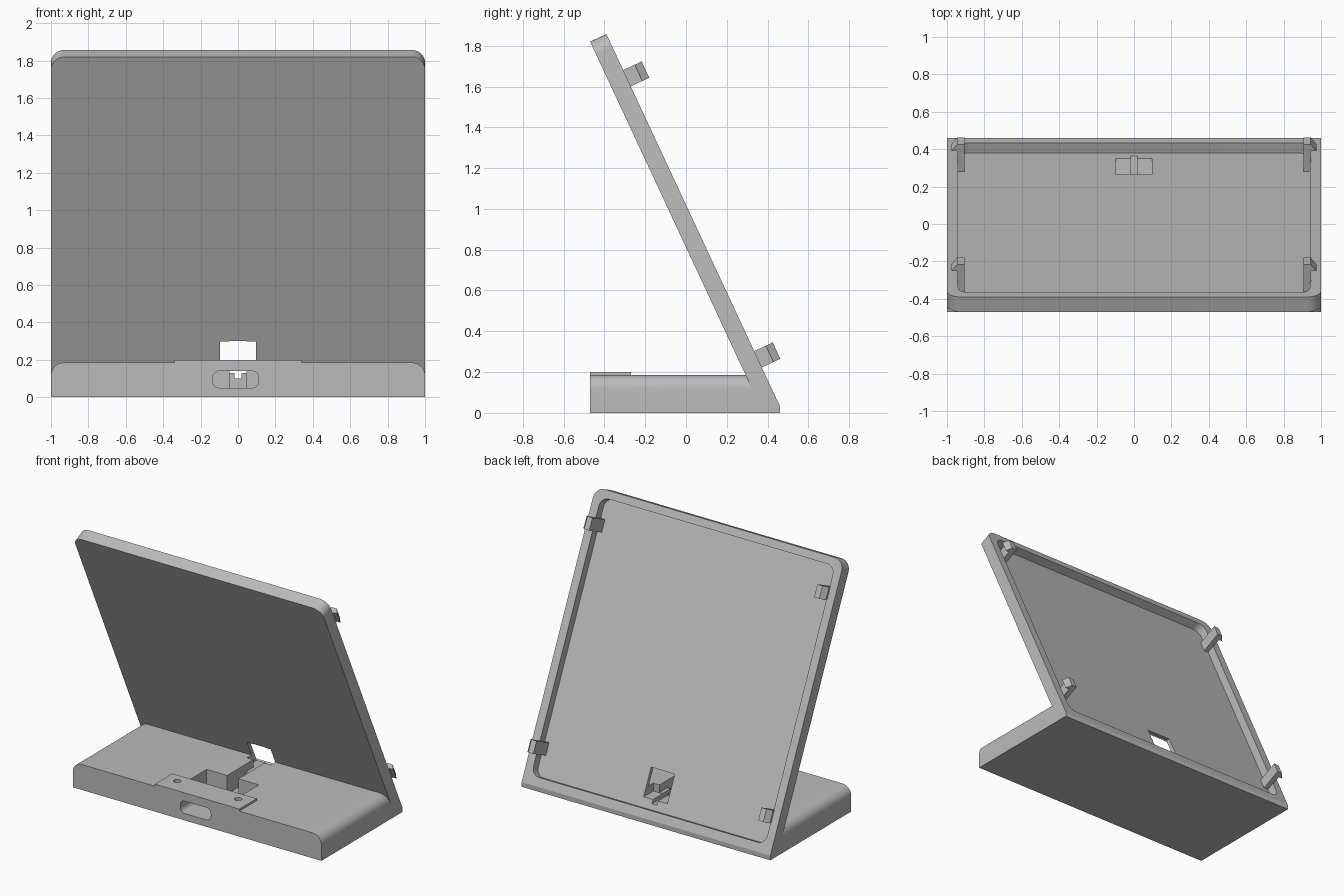
import bpy, bmesh, math
from mathutils import Matrix, Vector

old = bpy.data.objects.get("Cube")
if old:
    bpy.data.objects.remove(old, do_unlink=True)

grey = bpy.data.materials.new("plain_grey")
grey.use_nodes = True
colour = (0.5, 0.5, 0.5, 1)
grey.diffuse_color = colour
grey.node_tree.nodes["Principled BSDF"].inputs["Base Color"].default_value = colour

# Frames: each maps a 2D outline plus an extrusion depth into the model
TILT = math.radians(25)
DOWN = Vector((0, math.sin(TILT), -math.cos(TILT)))
OUT = Vector((0, math.cos(TILT), math.sin(TILT)))
X, Y, Z = Vector((1, 0, 0)), Vector((0, 1, 0)), Vector((0, 0, 1))
TOP_EDGE = Vector((0, -0.47, 1.82))


def frame(a, b, c, origin=Vector()):
    return Matrix.Translation(origin) @ Matrix((a, b, c)).transposed().to_4x4()


PLAN = frame(X, Y, Z)
FRONT = frame(X, Z, -Y)
PANEL = frame(X, DOWN, OUT, TOP_EDGE)
SECTION = frame(X, OUT, -DOWN, TOP_EDGE)


def rounded(x0, y0, x1, y1, r=0.0, steps=8):
    if r == 0:
        return [(x0, y0), (x1, y0), (x1, y1), (x0, y1)]
    centres = [(x1 - r, y1 - r), (x0 + r, y1 - r), (x0 + r, y0 + r), (x1 - r, y0 + r)]
    pts = []
    for q, (cx, cy) in enumerate(centres):
        for i in range(steps + 1):
            a = math.pi / 2 * (q + i / steps)
            pts.append((cx + r * math.cos(a), cy + r * math.sin(a)))
    return pts


def prism(name, outline, space, d0, d1, cuts=()):
    """Extrude an outline, then trim away the outer side of each cut plane."""
    bm = bmesh.new()
    face = bm.faces.new([bm.verts.new((u, v, d0)) for u, v in outline])
    top = bmesh.ops.extrude_face_region(bm, geom=[face])["geom"]
    bmesh.ops.translate(bm, vec=(0, 0, d1 - d0),
                        verts=[g for g in top if isinstance(g, bmesh.types.BMVert)])
    bm.transform(space)
    for point, normal in cuts:
        res = bmesh.ops.bisect_plane(bm, geom=bm.verts[:] + bm.edges[:] + bm.faces[:],
                                     plane_co=point, plane_no=normal, clear_outer=True)
        rim = [g for g in res["geom_cut"] if isinstance(g, bmesh.types.BMEdge)]
        bmesh.ops.edgeloop_fill(bm, edges=rim)
    bmesh.ops.recalc_face_normals(bm, faces=bm.faces)
    mesh = bpy.data.meshes.new(name)
    bm.to_mesh(mesh)
    bm.free()
    mesh.materials.append(grey)
    obj = bpy.data.objects.new(name, mesh)
    bpy.context.collection.objects.link(obj)
    return obj


def combine(target, tool, operation="DIFFERENCE"):
    mod = target.modifiers.new("combine", "BOOLEAN")
    mod.operation, mod.solver, mod.object = operation, "EXACT", tool
    bpy.context.view_layer.objects.active = target
    bpy.ops.object.modifier_apply(modifier=mod.name)
    bpy.data.objects.remove(tool, do_unlink=True)


def box(x0, x1, y0, y1, z0, z1):
    return prism("cutter", rounded(x0, y0, x1, y1), PLAN, z0, z1)


# Leaning panel, trimmed flat at the floor and at the heel
FLOOR = (Vector(), -Z)
stand = prism("stand", rounded(-1, 0, 1, 2.4, 0.075), PANEL, 0, 0.088,
              [FLOOR, (Vector((0, 0.46, 0)), Y)])

# Foot with rounded upper sides, and its raised port cover
foot = prism("foot", rounded(-1, -0.3, 1, 0.185, 0.07), FRONT, -0.46, 0.47,
             [FLOOR, (TOP_EDGE + OUT * 0.015, OUT)])
combine(stand, foot, "UNION")
combine(stand, box(-0.34, 0.34, -0.47, -0.27, 0.1, 0.2), "UNION")

# Shallow tray in the back of the panel
combine(stand, prism("cutter", rounded(-0.94, 0.055, 0.94, 1.95, 0.06), PANEL, 0.028, 0.12))

# Connector pocket, cable channel and window
combine(stand, box(-0.21, 0.21, -0.27, -0.06, 0.02, 0.3))
combine(stand, box(-0.045, 0.045, -0.1, 0.15, 0.05, 0.3))
combine(stand, box(-0.045, 0.045, 0.1, 0.27, 0.13, 0.3))
combine(stand, box(-0.095, 0.095, 0.24, 0.41, 0.127, 0.31))
combine(stand, box(-0.02, 0.02, 0.12, 0.4, 0.1, 0.25))

# Port slot and screw holes
combine(stand, prism("cutter", rounded(-0.135, 0.05, 0.11, 0.14, 0.035), FRONT, 0.2, 0.5))
for x in (-0.245, 0.245):
    hole = rounded(x - 0.025, -0.372, x + 0.025, -0.322, 0.0249, 4)
    combine(stand, prism("cutter", hole, PLAN, 0.1, 0.3))

# Four snap clips with outward barbs
parts = [stand]
barb = [(0.905, 0.02), (0.945, 0.02), (0.945, 0.15), (0.975, 0.15),
        (0.945, 0.188), (0.905, 0.188)]
for side, sign in (("left", 1), ("right", -1)):
    for level, s in (("upper", 0.195), ("lower", 1.715)):
        outline = [(sign * x, n) for x, n in barb]
        parts.append(prism(f"{level}_{side}_clip", outline, SECTION, -s - 0.088, -s))

# Smooth the rounded corners only
bpy.ops.object.select_all(action="DESELECT")
for part in parts:
    part.select_set(True)
bpy.context.view_layer.objects.active = stand
bpy.ops.object.shade_smooth_by_angle(angle=math.radians(20))
